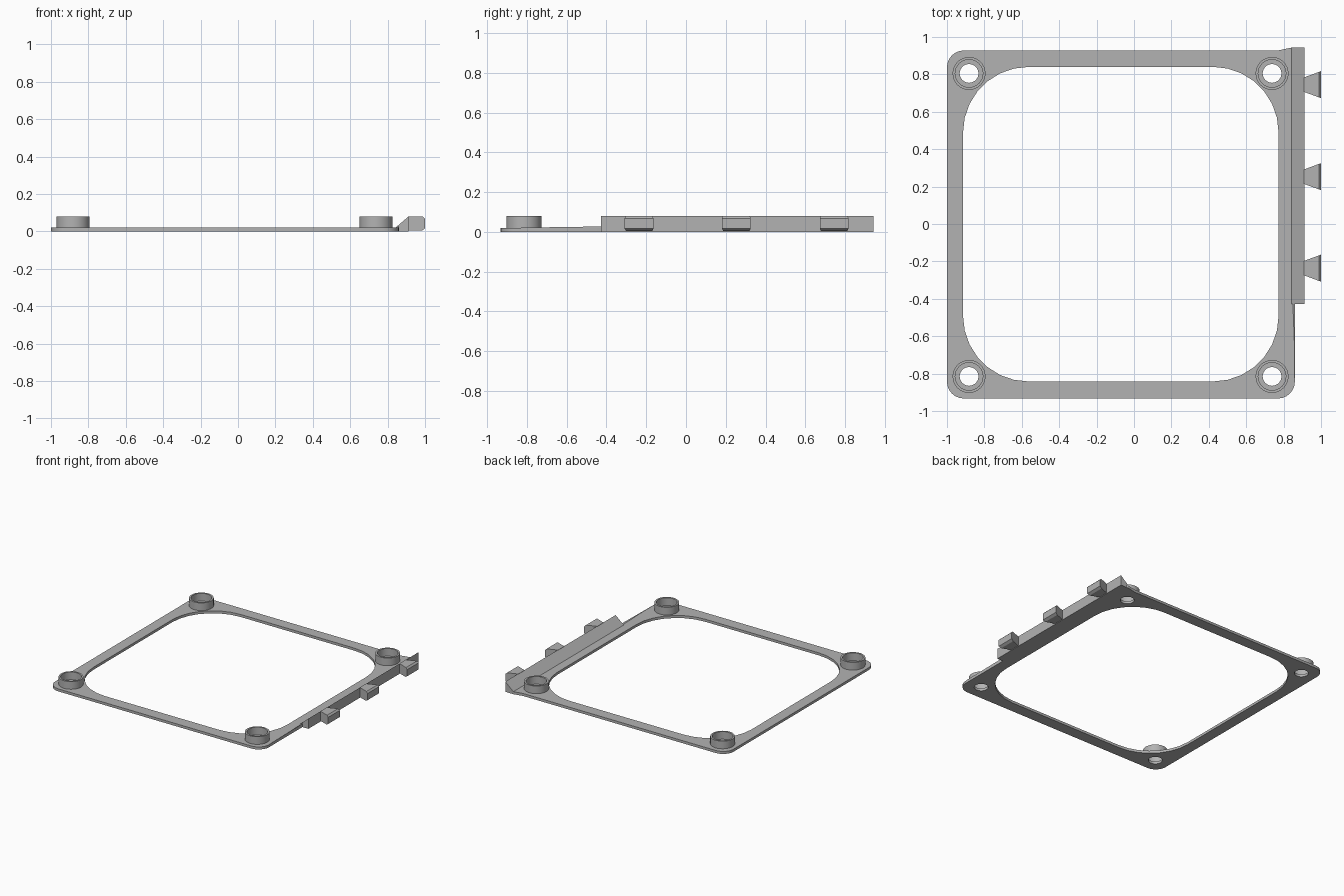
import bpy
import bmesh
from math import sin, cos, pi, radians

cube = bpy.data.objects.get("Cube")
if cube:
    bpy.data.objects.remove(cube, do_unlink=True)

grey = bpy.data.materials.new("plain grey")
grey.use_nodes = True
colour = (0.45, 0.45, 0.45, 1)
grey.diffuse_color = colour
grey.node_tree.nodes["Principled BSDF"].inputs["Base Color"].default_value = colour

THICK, TOP = 0.02, 0.08
BOSSES = [(x, y) for x in (-0.882, 0.738) for y in (-0.815, 0.805)]


def arc(cx, cy, r, start, sweep, n):
    return [(cx + r * cos(start + sweep * i / n), cy + r * sin(start + sweep * i / n))
            for i in range(n + 1)]


def rounded_rect(x0, x1, y0, y1, r, n):
    """Four corner arcs, starting at the back right corner."""
    corners = [(x1 - r, y1 - r), (x0 + r, y1 - r), (x0 + r, y0 + r), (x1 - r, y0 + r)]
    return [arc(cx, cy, r, i * pi / 2, pi / 2, n) for i, (cx, cy) in enumerate(corners)]


def circle(cx, cy, r, n=32):
    return arc(cx, cy, r, 0, 2 * pi, n)[:-1]


def flat_solid(name, outlines, z0, z1):
    """Extrude an outline, with any further outlines as holes."""
    curve = bpy.data.curves.new(name, "CURVE")
    curve.dimensions, curve.fill_mode = "2D", "BOTH"
    curve.extrude = (z1 - z0) / 2
    for pts in outlines:
        spline = curve.splines.new("POLY")
        spline.points.add(len(pts) - 1)
        for p, (x, y) in zip(spline.points, pts):
            p.co = (x, y, 0, 1)
        spline.use_cyclic_u = True
    source = bpy.data.objects.new(name + "_curve", curve)
    bpy.context.collection.objects.link(source)
    bpy.context.view_layer.update()
    mesh = bpy.data.meshes.new_from_object(source.evaluated_get(
        bpy.context.evaluated_depsgraph_get()))
    bpy.data.objects.remove(source, do_unlink=True)
    bm = bmesh.new()
    bm.from_mesh(mesh)
    bmesh.ops.remove_doubles(bm, verts=bm.verts, dist=1e-5)
    bmesh.ops.translate(bm, verts=bm.verts, vec=(0, 0, (z0 + z1) / 2))
    return finish(name, bm, mesh)


def finish(name, bm, mesh=None):
    mesh = mesh or bpy.data.meshes.new(name)
    bmesh.ops.recalc_face_normals(bm, faces=bm.faces)
    bm.to_mesh(mesh)
    bm.free()
    mesh.materials.clear()
    mesh.materials.append(grey)
    obj = bpy.data.objects.new(name, mesh)
    bpy.context.collection.objects.link(obj)
    return obj


def loft(name, first, second):
    """Solid between two matching 3D sections."""
    bm = bmesh.new()
    a, b = ([bm.verts.new(p) for p in s] for s in (first, second))
    bm.faces.new(a)
    bm.faces.new(b[::-1])
    for i in range(len(a)):
        j = (i + 1) % len(a)
        bm.faces.new((a[i], a[j], b[j], b[i]))
    return finish(name, bm)


# Thin plate: its back right corner flares out to meet the rail
corners = rounded_rect(-1.0, 0.86, -0.933, 0.928, 0.09, 6)
corners[0] = [(0.86, 0.943), (0.842, 0.943), (0.77, 0.928)]
outer = sum(corners, [])
opening = sum(rounded_rect(-0.914, 0.773, -0.842, 0.84, 0.35, 7), [])
screw_holes = [circle(x, y, 0.05) for x, y in BOSSES]
flat_solid("frame_plate", [outer, opening] + screw_holes, 0, THICK)

# Thin-walled collars around the screw holes
for i, (x, y) in enumerate(BOSSES):
    collar = flat_solid("screw_collar_%d" % (i + 1),
                        [circle(x, y, 0.088), circle(x, y, 0.074)], THICK - 0.002, TOP)
    bpy.ops.object.select_all(action="DESELECT")
    collar.select_set(True)
    bpy.context.view_layer.objects.active = collar
    bpy.ops.object.shade_smooth_by_angle(angle=radians(30))

# Side rail with a sloped inner face
profile = [(0.842, 0), (0.912, 0), (0.912, TOP), (0.842, THICK)]
loft("side_rail", [(x, -0.428, z) for x, z in profile], [(x, 0.943, z) for x, z in profile])

# Sliver that tapers from the rail end into the plate edge
loft("rail_taper",
     [(0.842, -0.428, 0.015), (0.86, -0.428, 0.015), (0.86, -0.428, 0.027)],
     [(0.857, -0.83, 0.015), (0.86, -0.83, 0.015), (0.86, -0.83, 0.021)])

# Dovetail teeth with chamfered outer edges
side = [(0.91, 0.004), (0.982, 0.004), (1.0, 0.016), (1.0, 0.068), (0.988, TOP), (0.91, TOP)]
for i, cy in enumerate((-0.236, 0.253, 0.745)):
    sections = [[(x, cy + s * (0.039 + (x - 0.91) * 0.37), z) for x, z in side]
                for s in (-1, 1)]
    loft("dovetail_tooth_%d" % (i + 1), *sections)
